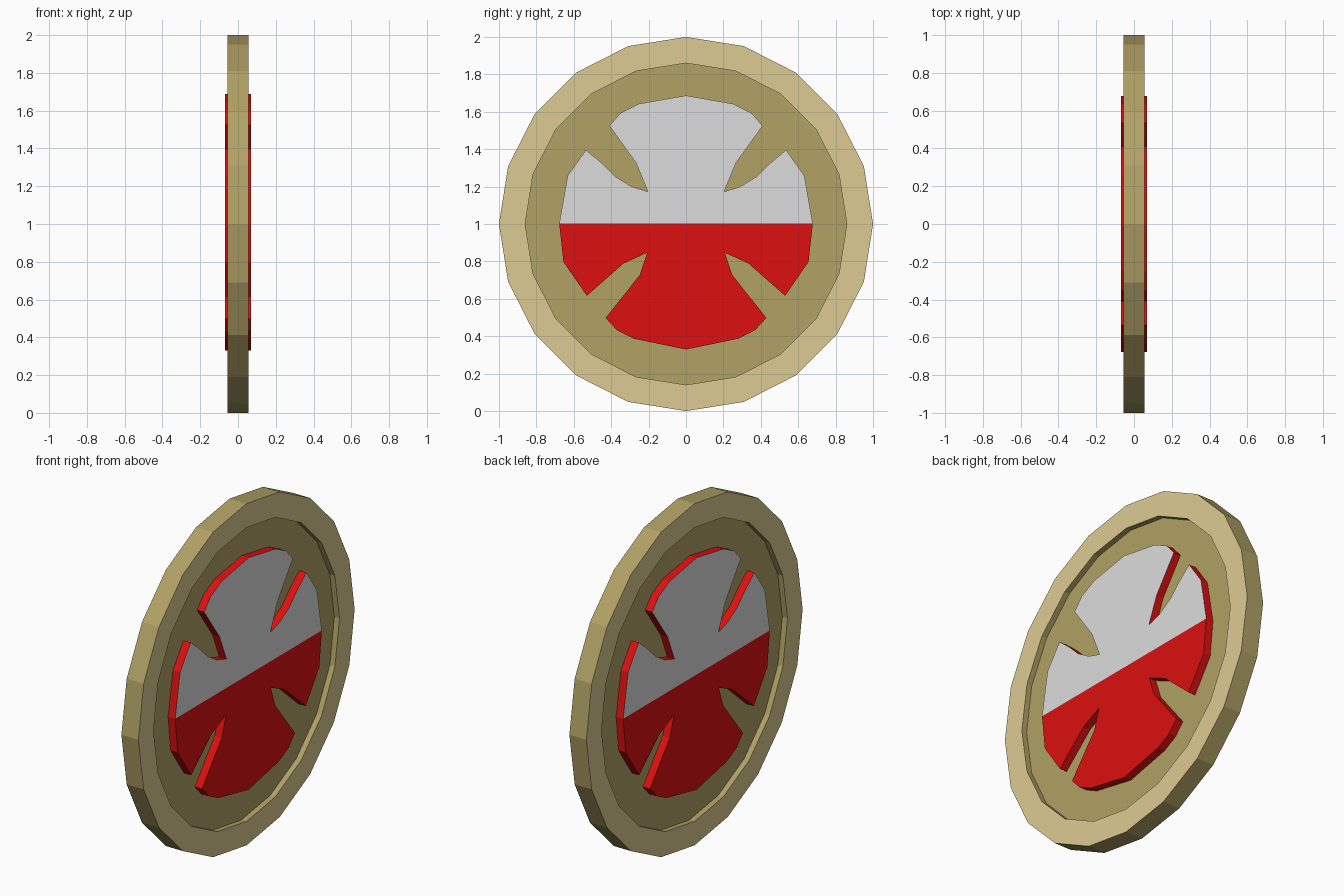
import bpy, bmesh, math

if "Cube" in bpy.data.objects:
    bpy.data.objects.remove(bpy.data.objects["Cube"])

def material(name, rgb):
    m = bpy.data.materials.new(name)
    m.diffuse_color = (*rgb, 1)
    m.use_nodes = True
    m.node_tree.nodes["Principled BSDF"].inputs["Base Color"].default_value = m.diffuse_color
    return m

pale_gold = material("pale gold", (0.72, 0.60, 0.29))
dark_gold = material("dark gold", (0.44, 0.36, 0.13))
white = material("white", (0.72, 0.72, 0.72))
red = material("red", (0.72, 0.005, 0.005))

SIDES, CENTRE = 20, 1.0
RIM_X, DISC_X, EMBLEM_X = 0.055, 0.022, 0.068

def finish(bm, name, mats):
    bmesh.ops.recalc_face_normals(bm, faces=bm.faces)
    mesh = bpy.data.meshes.new(name)
    bm.to_mesh(mesh)
    bm.free()
    for m in mats:
        mesh.materials.append(m)
    ob = bpy.data.objects.new(name, mesh)
    bpy.context.collection.objects.link(ob)
    return ob

def loop(bm, radius, x):
    steps = [2 * math.pi * i / SIDES for i in range(SIDES)]
    return [bm.verts.new((x, radius * math.sin(a), CENTRE + radius * math.cos(a))) for a in steps]

def bridge(bm, a, b, mat):
    for i in range(SIDES):
        j = (i + 1) % SIDES
        bm.faces.new((a[i], a[j], b[j], b[i])).material_index = mat

# Round body: raised pale rim faces around a recessed dark disc on both sides
bm = bmesh.new()
outer = []
for side in (1, -1):
    edge = loop(bm, 1.0, side * RIM_X)
    lip = loop(bm, 0.86, side * RIM_X)
    base = loop(bm, 0.86, side * DISC_X)
    bridge(bm, edge, lip, 1)
    bridge(bm, lip, base, 0)
    bm.faces.new(base)
    outer.append(edge)
bridge(bm, outer[0], outer[1], 0)
finish(bm, "round_body", [dark_gold, pale_gold])

# Notched emblem: right half of the outline (y, z), mirrored to the left
half = [(0, 1.687), (0.25, 1.643), (0.35, 1.594), (0.41, 1.525), (0.267, 1.326),
        (0.204, 1.173), (0.29, 1.20), (0.38, 1.255), (0.45, 1.325), (0.535, 1.396),
        (0.633, 1.258), (0.678, 1.003), (0.655, 0.797), (0.53, 0.616), (0.335, 0.788),
        (0.207, 0.847), (0.247, 0.728), (0.43, 0.498), (0.37, 0.433), (0.28, 0.387),
        (0, 0.329)]
outline = half + [(-y, z) for y, z in half[-2:0:-1]]
bm = bmesh.new()
face = bm.faces.new([bm.verts.new((-EMBLEM_X, y, z)) for y, z in outline])
top = bmesh.ops.extrude_face_region(bm, geom=[face])["geom"]
bmesh.ops.translate(bm, vec=(2 * EMBLEM_X, 0, 0),
                    verts=[v for v in top if isinstance(v, bmesh.types.BMVert)])
# Split at mid height: white above, red below, red side walls
bmesh.ops.bisect_plane(bm, geom=bm.verts[:] + bm.edges[:] + bm.faces[:],
                       plane_co=(0, 0, 1.003), plane_no=(0, 0, 1), dist=1e-4)
bm.normal_update()
for f in bm.faces:
    upper = sum(v.co.z for v in f.verts) / len(f.verts) > 1.003
    f.material_index = 1 if abs(f.normal.x) > 0.9 and upper else 0
finish(bm, "notched_emblem", [red, white])
